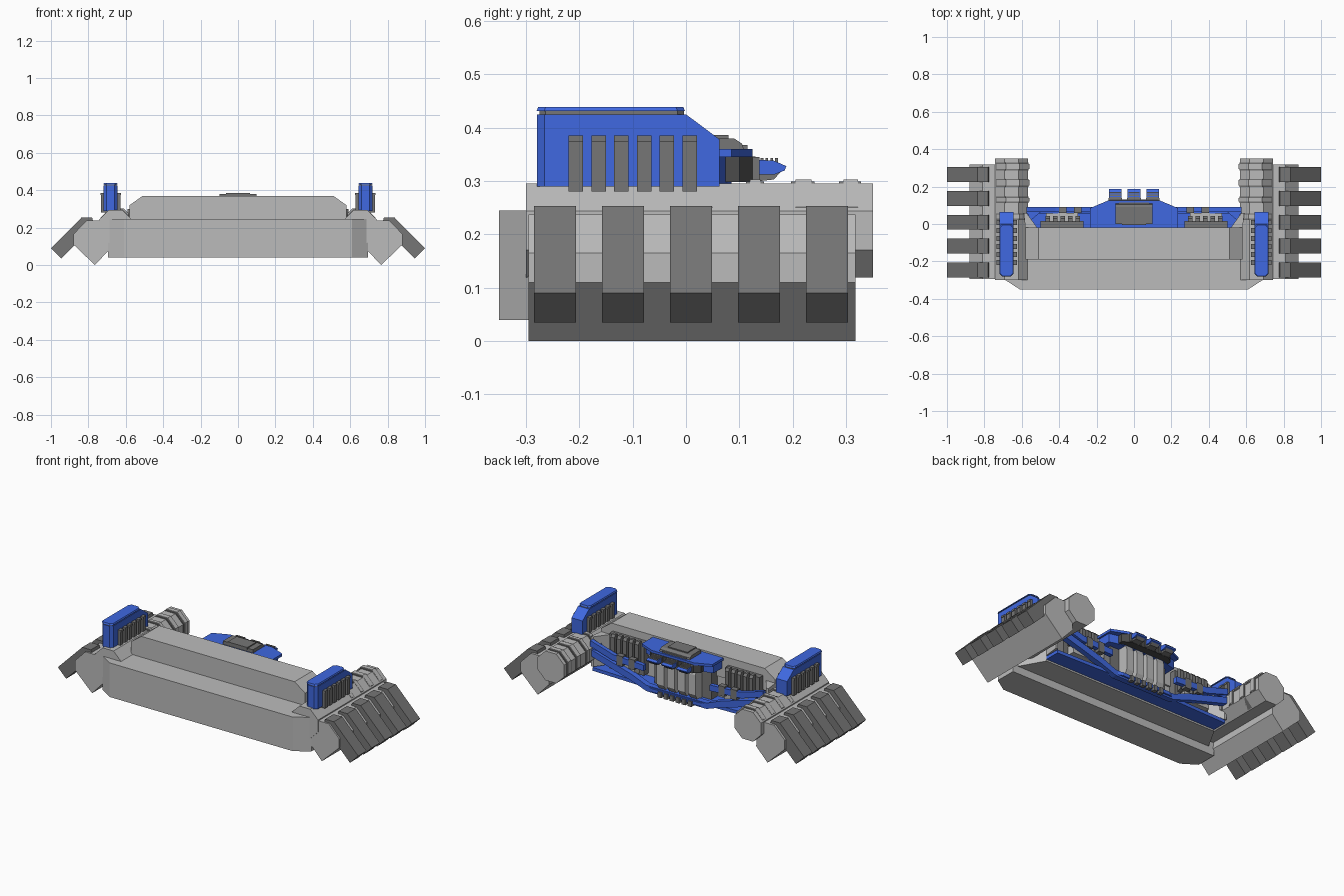
import bpy, bmesh, math

if "Cube" in bpy.data.objects:
    bpy.data.objects.remove(bpy.data.objects["Cube"])


def material(name, r, g, b):
    m = bpy.data.materials.new(name)
    m.diffuse_color = (r, g, b, 1)
    m.use_nodes = True
    m.node_tree.nodes["Principled BSDF"].inputs["Base Color"].default_value = m.diffuse_color
    return m


blue = material("blue_paint", 0.05, 0.14, 0.75)
grey = material("hull_grey", 0.5, 0.5, 0.5)
dark = material("dark_metal", 0.18, 0.18, 0.18)
black = material("black_metal", 0.07, 0.07, 0.07)


def place(p, axis, t):
    u, v = p
    return {'x': (t, u, v), 'y': (u, t, v), 'z': (u, v, t)}[axis]


def prism(name, pts, axis, a, b, mat=grey, shrink=None):
    """Extrude a 2D outline along an axis from a to b; shrink maps the end outline."""
    bm = bmesh.new()
    lo = [bm.verts.new(place(p, axis, a)) for p in pts]
    hi = [bm.verts.new(place(p, axis, b)) for p in (shrink or pts)]
    bm.faces.new(lo)
    bm.faces.new(hi)
    n = len(pts)
    for i in range(n):
        j = (i + 1) % n
        bm.faces.new((lo[i], lo[j], hi[j], hi[i]))
    bmesh.ops.recalc_face_normals(bm, faces=bm.faces)
    me = bpy.data.meshes.new(name)
    bm.to_mesh(me)
    bm.free()
    me.materials.append(mat)
    ob = bpy.data.objects.new(name, me)
    bpy.context.collection.objects.link(ob)
    return ob


def box(name, x0, x1, y0, y1, z0, z1, mat=grey):
    return prism(name, [(x0, y0), (x1, y0), (x1, y1), (x0, y1)], 'z', z0, z1, mat)


def flip(pts, s):
    return [(s * u, v) for u, v in pts]


def sym(half):
    """Complete an outline given its right half, ordered along the edge."""
    return half + [(-u, v) for u, v in reversed(half)]


def octagon(cx, cz, r):
    R = r / math.cos(math.pi / 8)
    return [(cx + R * math.cos(math.pi / 8 + k * math.pi / 4),
             cz + R * math.sin(math.pi / 8 + k * math.pi / 4)) for k in range(8)]


def cut_rect(x0, x1, y0, y1, c):
    """Rectangle with cut corners."""
    return [(x0 + c, y0), (x1 - c, y0), (x1, y0 + c), (x1, y1 - c),
            (x1 - c, y1), (x0 + c, y1), (x0, y1 - c), (x0, y0 + c)]


# Main hull: thick front slab, raised rear underside, stepped upper deck
prism("hull_front", sym([(0.61, -0.35), (0.695, -0.295), (0.695, -0.17)]), 'z', 0.04, 0.245)
prism("hull_rear", sym([(0.66, -0.171), (0.58, -0.03)]), 'z', 0.085, 0.245)
prism("hull_upper_deck", sym([(.58, .24), (.58, .32), (.51, .37)]), 'y', -.19, -.02)

# Side assemblies
for s, side in ((1, "right"), (-1, "left")):
    c = s * 0.655
    # Octagonal drum with inner clamp rings
    prism(side + "_drum", octagon(c, 0.207, 0.088), 'y', -0.30, 0.35)
    for y0, y1 in ((0.03, 0.05), (0.12, 0.14), (0.205, 0.235), (0.295, 0.322)):
        prism(side + "_drum_ring", octagon(c - s * .007, 0.215, .088), 'y', y0, y1)
        prism(side + "_drum_ring_seam", octagon(c - s * .004, 0.211, .088), 'y',
              y0 - .008, y1 + .006, dark)
    # Angled side body
    prism(side + "_side_body", flip([(.69, .08), (.765, 0), (.88, .11), (.88, .165),
                                    (.81, .237), (.70, .237)], s), 'y', -0.295, 0.318)
    # Folded armour fins
    for k in range(5):
        y = -0.285 + k * 0.1275
        prism(side + "_armour_fin", flip([(.765, .20), (.78, .253), (.838, .253), (1, .09),
                                         (.945, .035), (.80, .18)], s), 'y', y, y + 0.079, dark)
    # Blue upright pod with nose, gasket, cap and cooling ribs
    p0, p1 = sorted((s * 0.645, s * 0.718))
    prism(side + "_pod", [(-.265, .29), (-.265, .425), (0, .425), (.063, .378), (.063, .29)],
          'x', p0, p1, blue)
    prism(side + "_pod_front", [(p0, -.265), (p0 + .015, -.279), (p1 - .015, -.279), (p1, -.265)],
          'z', .29, .425, blue)
    prism(side + "_pod_gasket", cut_rect(p0 + .004, p1 - .004, -.275, -.004, .012),
          'z', .42, .432, dark)
    prism(side + "_pod_cap", cut_rect(p0 - .002, p1 + .002, -.28, -.002, .014), 'z', .431, .439,
          blue, cut_rect(p0 + .002, p1 - .002, -.277, -.005, .014))
    for k in range(6):
        y = -0.22 + k * 0.0427
        box(side + "_pod_rib", s * .681 - .052, s * .681 + .052, y, y + .027, .28, .376, dark)
        box(side + "_pod_rib_cap", s * .681 - .055, s * .681 + .055, y, y + .027, .374, .385, dark)
    # Rear bay machinery
    a, b = sorted((s * .27, s * .50))
    box(side + "_bay_housing", a, b, -.03, .015, .13, .325, dark)
    for k in range(5):
        x = s * (.30 + k * .04)
        prism(side + "_bay_rib", [(.01, .20), (.042, .21), (.042, .32), (.03, .335), (.01, .335)],
              'x', x - .012, x + .012, dark)
    box(side + "_bay_block", a + .03, b - .03, .01, .06, .14, .19)
    # Sloped bay end wall between hull and drum
    prism(side + "_bay_end_wall", flip([(.51, -.03), (.58, -.03), (.59, .06), (.575, .06)], s),
          'z', .12, .30)
    # Upper blue rail, clips and corner gusset
    prism(side + "_rail", flip([(.22, .20), (.22, .235), (.42, .245), (.575, .29),
                               (.575, .255), (.43, .21)], s), 'y', .065, .09, blue)
    for x in (.30, .38):
        box(side + "_rail_clip", s * x - .02, s * x + .02, .06, .092, .19, .25, dark)
    prism(side + "_bay_gusset", flip([(.48, .08), (.575, .08), (.575, 0)], s), 'z', .235, .255, blue)

# Lower blue rear frame: bowl-shaped beam, flat floor and teeth
prism("rear_frame", [(-.58, .20), (-.30, .12), (-.20, .085), (.20, .085), (.30, .12), (.58, .20),
                     (.58, .24), (.30, .16), (.20, .12), (-.20, .12), (-.30, .16), (-.58, .24)],
      'y', .055, .09, blue)
prism("rear_floor", sym([(.58, -.04), (.58, .06), (.24, .07), (.16, .10)]), 'z', .095, .115, blue)
for k in range(6):
    x = -.10 + k * .04
    box("rear_frame_tooth", x - .012, x + .012, .085, .11, .08, .112, dark)

# Centre column ribs
box("centre_core", -.19, .19, -.03, .03, .10, .31, dark)
for x in (-.105, -.035, .035, .105):
    prism("centre_rib", [(.0, .11), (.07, .11), (.095, .15), (.095, .27), (.08, .31), (0, .31)],
          'x', x - .024, x + .024)

# Blue centre block with grey equipment box on top
prism("centre_block", sym([(.235, -.03), (.235, .085), (.14, .125)]), 'z', .345, .36, blue)
prism("centre_block_base", sym([(.225, -.03), (.225, .06), (.13, .085)]), 'z', .295, .346, blue)
prism("centre_rear_skirt", sym([(.17, .05), (.17, .10), (.13, .13)]), 'z', .298, .346, black)
prism("equipment_box", [(0, .355), (.11, .355), (.105, .37), (.09, .38), (0, .38)],
      'x', -.10, .10, dark)
box("equipment_lid", -.065, .065, -.005, .08, .375, .386, dark)
box("equipment_slot", -.08, .08, .09, .115, .36, .368, dark)

# Three rear nozzles
for x in (-.1, 0, .1):
    prism("nozzle", [(.10, .312), (.10, .342), (.165, .338), (.188, .328), (.185, .32), (.165, .312)],
          'x', x - .034, x + .034, blue)
    box("nozzle_collar", x - .037, x + .037, .12, .138, .30, .345, dark)
    prism("nozzle_underside", [(.12, .298), (.12, .318), (.178, .318), (.165, .303)],
          'x', x - .026, x + .026, dark)
    for k in range(4):
        y = .14 + k * .009
        box("nozzle_tooth", x - .03, x + .03, y, y + .005, .33, .343, dark)
